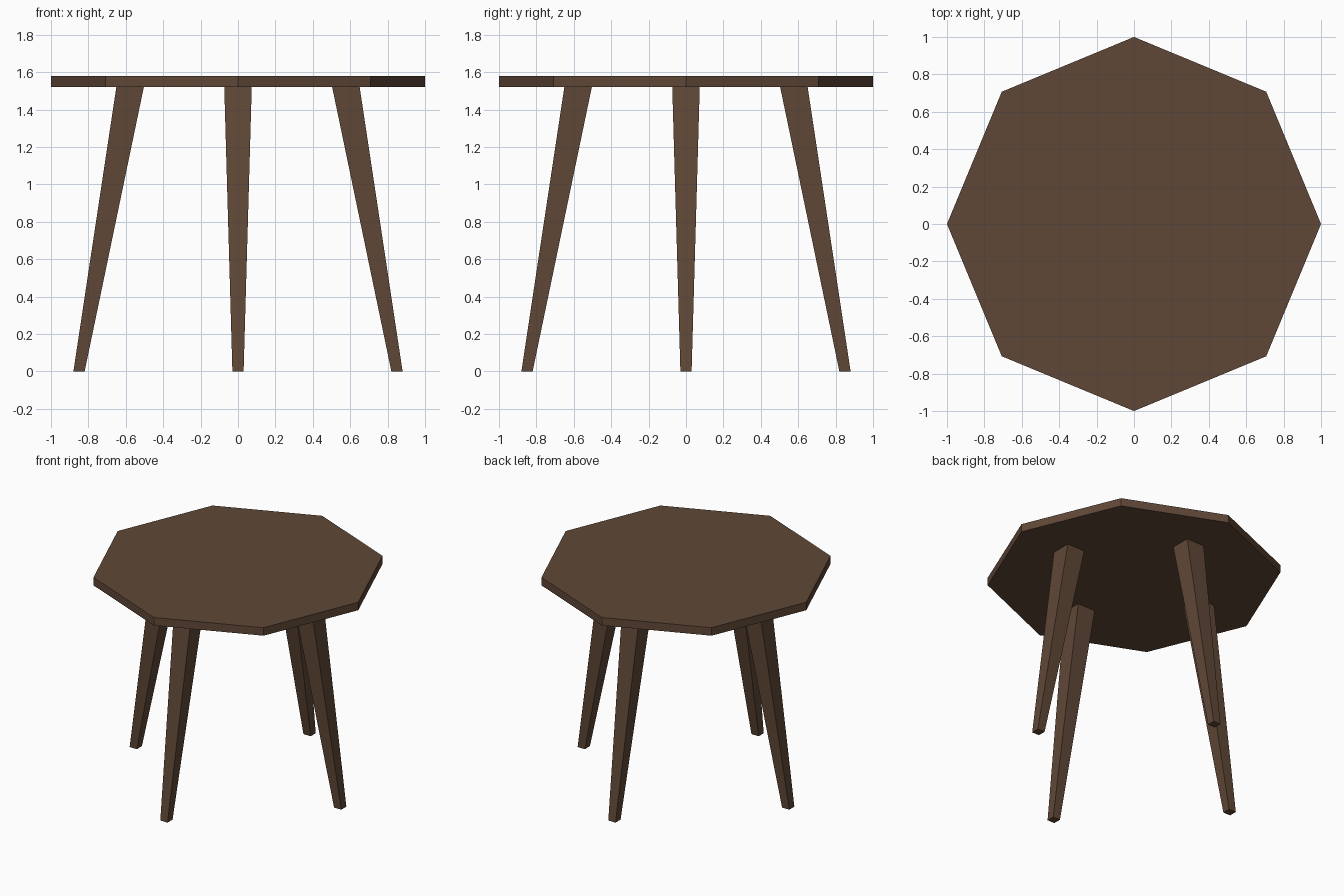
import bpy, bmesh, math
from mathutils import Matrix

if "Cube" in bpy.data.objects:
    bpy.data.objects.remove(bpy.data.objects["Cube"])

wood = bpy.data.materials.new("dark brown wood")
wood.diffuse_color = (0.115, 0.064, 0.038, 1)
wood.use_nodes = True
wood.node_tree.nodes["Principled BSDF"].inputs["Base Color"].default_value = wood.diffuse_color


def make_object(name, bm):
    bmesh.ops.recalc_face_normals(bm, faces=bm.faces)
    mesh = bpy.data.meshes.new(name)
    bm.to_mesh(mesh)
    bm.free()
    mesh.materials.append(wood)
    obj = bpy.data.objects.new(name, mesh)
    bpy.context.collection.objects.link(obj)


TOP_Z, UNDER_Z = 1.58, 1.52

# Octagonal tabletop with corners on the x and y axes
bm = bmesh.new()
bmesh.ops.create_cone(bm, cap_ends=True, segments=8, radius1=1, radius2=1,
                      depth=TOP_Z - UNDER_Z,
                      matrix=Matrix.Translation((0, 0, (TOP_Z + UNDER_Z) / 2)))
make_object("tabletop", bm)

# Four splayed, tapered square legs
for i, side in enumerate(("right", "back", "left", "front")):
    bm = bmesh.new()
    bmesh.ops.create_cube(bm, size=1)
    for v in bm.verts:
        upper = v.co.z > 0
        width, reach = (0.147, 0.577) if upper else (0.06, 0.85)
        v.co = (reach + v.co.x * width, v.co.y * width, UNDER_Z if upper else 0)
    bm.transform(Matrix.Rotation(i * math.pi / 2, 4, 'Z'))
    make_object(side + "_leg", bm)
